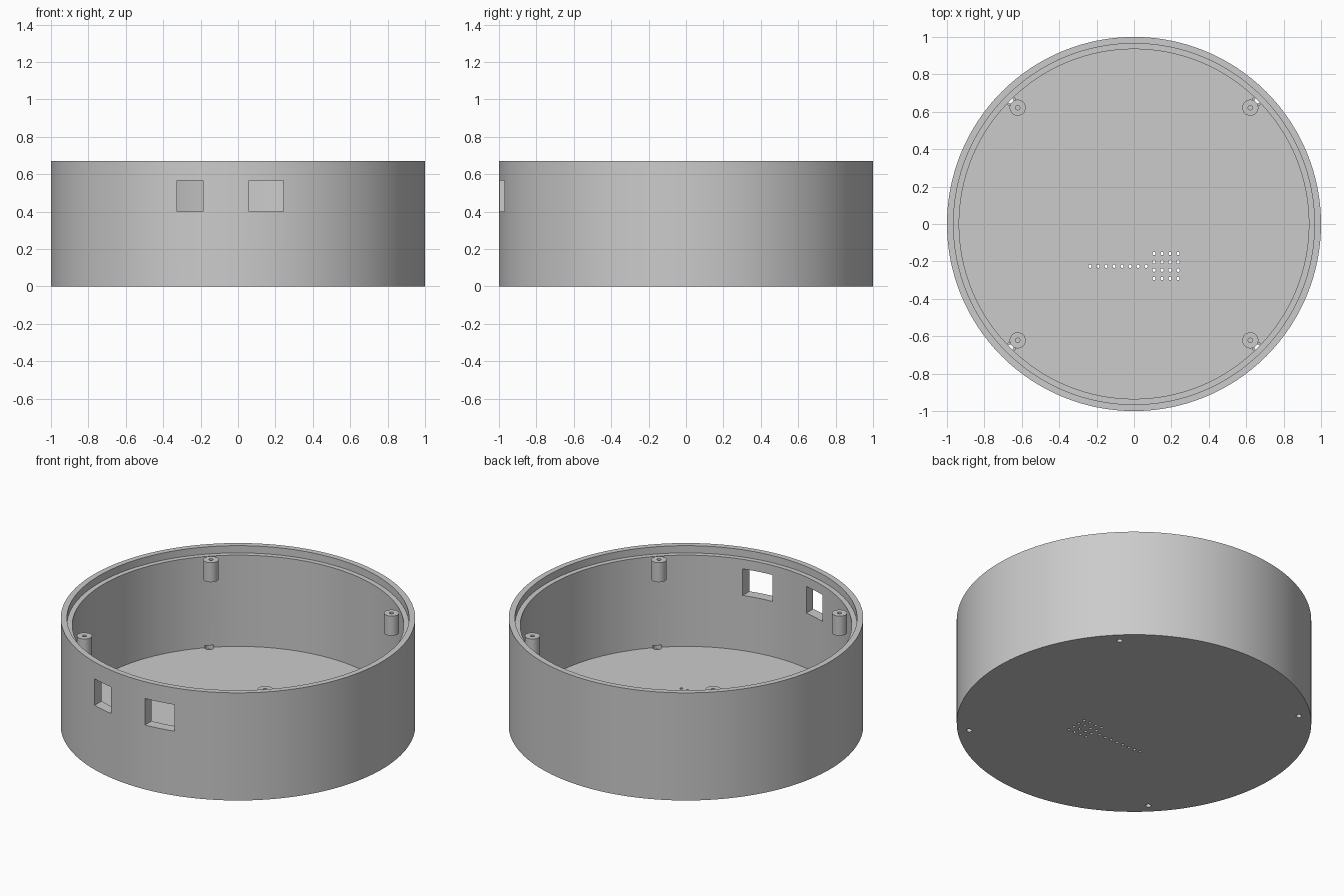
import bpy
import bmesh
from math import cos, sin, pi, radians
from mathutils import Matrix

if "Cube" in bpy.data.objects:
    bpy.data.objects.remove(bpy.data.objects["Cube"])

HEIGHT = 0.67
FLOOR = 0.057
LEDGE = 0.625
INNER = 0.935

grey = bpy.data.materials.new("plain grey")
grey.use_nodes = True
grey.diffuse_color = (0.6, 0.6, 0.6, 1)
grey.node_tree.nodes["Principled BSDF"].inputs["Base Color"].default_value = (0.6, 0.6, 0.6, 1)


def lathe(bm, profile, sides, x=0, y=0):
    """Revolve a closed (radius, z) outline about a vertical axis at x, y."""
    rings = []
    for r, z in profile:
        if r == 0:
            rings.append([bm.verts.new((x, y, z))] * sides)
        else:
            rings.append([bm.verts.new((x + r * cos(2 * pi * i / sides),
                                        y + r * sin(2 * pi * i / sides), z))
                          for i in range(sides)])
    for a, b in zip(rings, rings[1:] + rings[:1]):
        for i in range(sides):
            j = (i + 1) % sides
            corners = list(dict.fromkeys((a[i], a[j], b[j], b[i])))
            if len(corners) > 2:
                bm.faces.new(corners)


def make_object(name, bm):
    bmesh.ops.recalc_face_normals(bm, faces=bm.faces[:])
    mesh = bpy.data.meshes.new(name)
    bm.to_mesh(mesh)
    bm.free()
    mesh.materials.append(grey)
    obj = bpy.data.objects.new(name, mesh)
    bpy.context.collection.objects.link(obj)
    return obj


def smooth(obj):
    bpy.ops.object.select_all(action="DESELECT")
    obj.select_set(True)
    bpy.context.view_layer.objects.active = obj
    bpy.ops.object.shade_smooth_by_angle(angle=radians(30))


# Round tray with a stepped rim for the lid
bm = bmesh.new()
lathe(bm, [(0, 0), (1, 0), (1, HEIGHT), (0.965, HEIGHT), (0.965, LEDGE),
           (INNER, LEDGE), (INNER, FLOOR), (0, FLOOR)], 128)
shell = make_object("round_case", bm)

# Cutter for every opening
bm = bmesh.new()

# Two windows in the front wall
for x0, x1 in ((-0.325, -0.187), (0.058, 0.242)):
    place = Matrix.Translation(((x0 + x1) / 2, -0.95, 0.483))
    size = Matrix.Diagonal((x1 - x0, 0.3, 0.165, 1))
    bmesh.ops.create_cube(bm, size=1, matrix=place @ size)

# Vent holes in the floor: a row of eight, then a four by four grid
pitch = 0.0428
vents = [(-0.235 + pitch * i, -0.226) for i in range(8)]
vents += [(-0.235 + pitch * i, -0.158 - 0.0445 * j) for i in range(8, 12) for j in range(4)]
for x, y in vents:
    lathe(bm, [(0, -0.1), (0.009, -0.1), (0.009, 0.2), (0, 0.2)], 16, x, y)

# Counterbored screw holes at the foot of the wall
corners = [(sx, sy) for sx in (-1, 1) for sy in (-1, 1)]
for sx, sy in corners:
    lathe(bm, [(0, -0.1), (0.016, -0.1), (0.016, 0.035), (0.026, 0.035),
               (0.026, 0.07), (0, 0.07)], 20, sx * 0.66, sy * 0.66)

cutter = make_object("opening_cutter", bm)
cutter.hide_render = True
cut = shell.modifiers.new("openings", "BOOLEAN")
cut.operation = "DIFFERENCE"
cut.solver = "EXACT"
cut.object = cutter
bpy.context.view_layer.objects.active = shell
bpy.ops.object.modifier_apply(modifier=cut.name)
bpy.data.objects.remove(cutter)
smooth(shell)

# Four hollow screw posts just inside the wall
for sx, sy in corners:
    bm = bmesh.new()
    lathe(bm, [(0.012, 0.508), (0.043, 0.508), (0.043, LEDGE + 0.005),
               (0.012, LEDGE + 0.005)], 32, sx * 0.622, sy * 0.622)
    side = ("front_" if sy < 0 else "back_") + ("left" if sx > 0 else "right")
    smooth(make_object(side + "_screw_post", bm))
